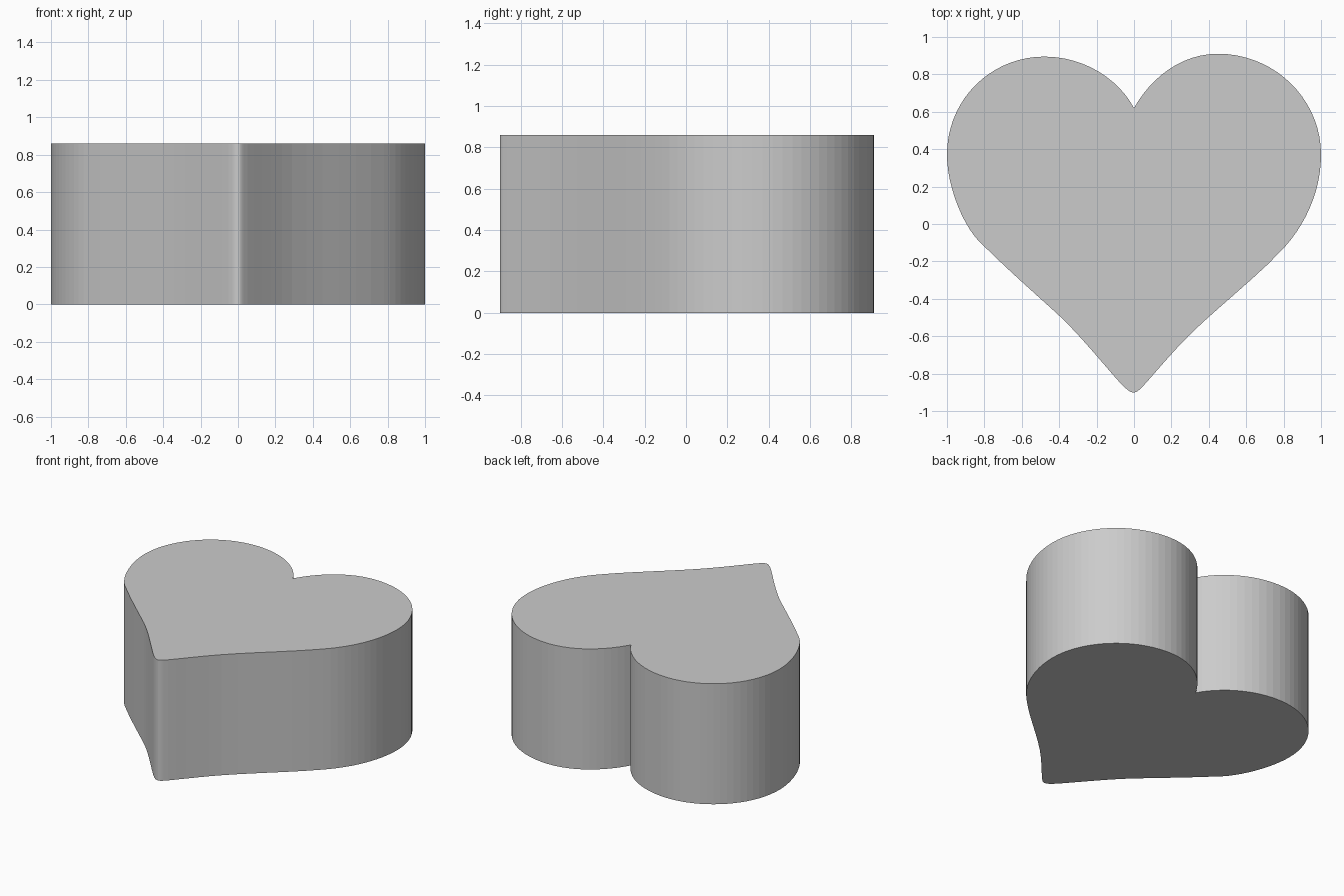
import bpy, bmesh
from mathutils import Vector
from mathutils.geometry import interpolate_bezier

if "Cube" in bpy.data.objects:
    bpy.data.objects.remove(bpy.data.objects["Cube"])

HEIGHT = 0.86

# Heart outline, clockwise from the notch: (handle, handle, end point) per curve, segment count
START = (0, 0.62)
CURVES = [
    # right lobe and right flank
    ((0.09, 0.78), (0.25, 0.91), (0.45, 0.91), 12),
    ((0.75, 0.91), (1.0, 0.67), (1.0, 0.37), 18),
    ((1.0, 0.17), (0.91, -0.02), (0.78, -0.15), 12),
    ((0.66, -0.28), (0.43, -0.46), (0.29, -0.60), 6),
    ((0.18, -0.71), (0.06, -0.86), (0.03, -0.885), 6),
    # rounded tip
    ((0.01, -0.905), (-0.01, -0.905), (-0.03, -0.89), 6),
    # left flank and left lobe
    ((-0.07, -0.87), (-0.25, -0.63), (-0.40, -0.49), 8),
    ((-0.52, -0.38), (-0.68, -0.24), (-0.80, -0.12), 6),
    ((-0.91, -0.03), (-1.0, 0.20), (-1.0, 0.37), 12),
    ((-1.0, 0.67), (-0.76, 0.895), (-0.48, 0.895), 18),
    ((-0.26, 0.895), (-0.08, 0.77), START, 12),
]

outline = []
point = START
for h1, h2, end, count in CURVES:
    samples = interpolate_bezier(Vector(point), Vector(h1), Vector(h2), Vector(end), count + 1)
    outline += samples[:-1]
    point = end

# Heart block: outline face extruded upwards
bm = bmesh.new()
base = bm.faces.new([bm.verts.new((p[0], p[1], 0)) for p in outline])
result = bmesh.ops.extrude_face_region(bm, geom=[base], use_keep_orig=True)
top = [g for g in result["geom"] if isinstance(g, bmesh.types.BMVert)]
bmesh.ops.translate(bm, verts=top, vec=(0, 0, HEIGHT))
bmesh.ops.recalc_face_normals(bm, faces=bm.faces)
mesh = bpy.data.meshes.new("heart_block")
bm.to_mesh(mesh)
bm.free()
heart = bpy.data.objects.new("heart_block", mesh)
bpy.context.collection.objects.link(heart)
